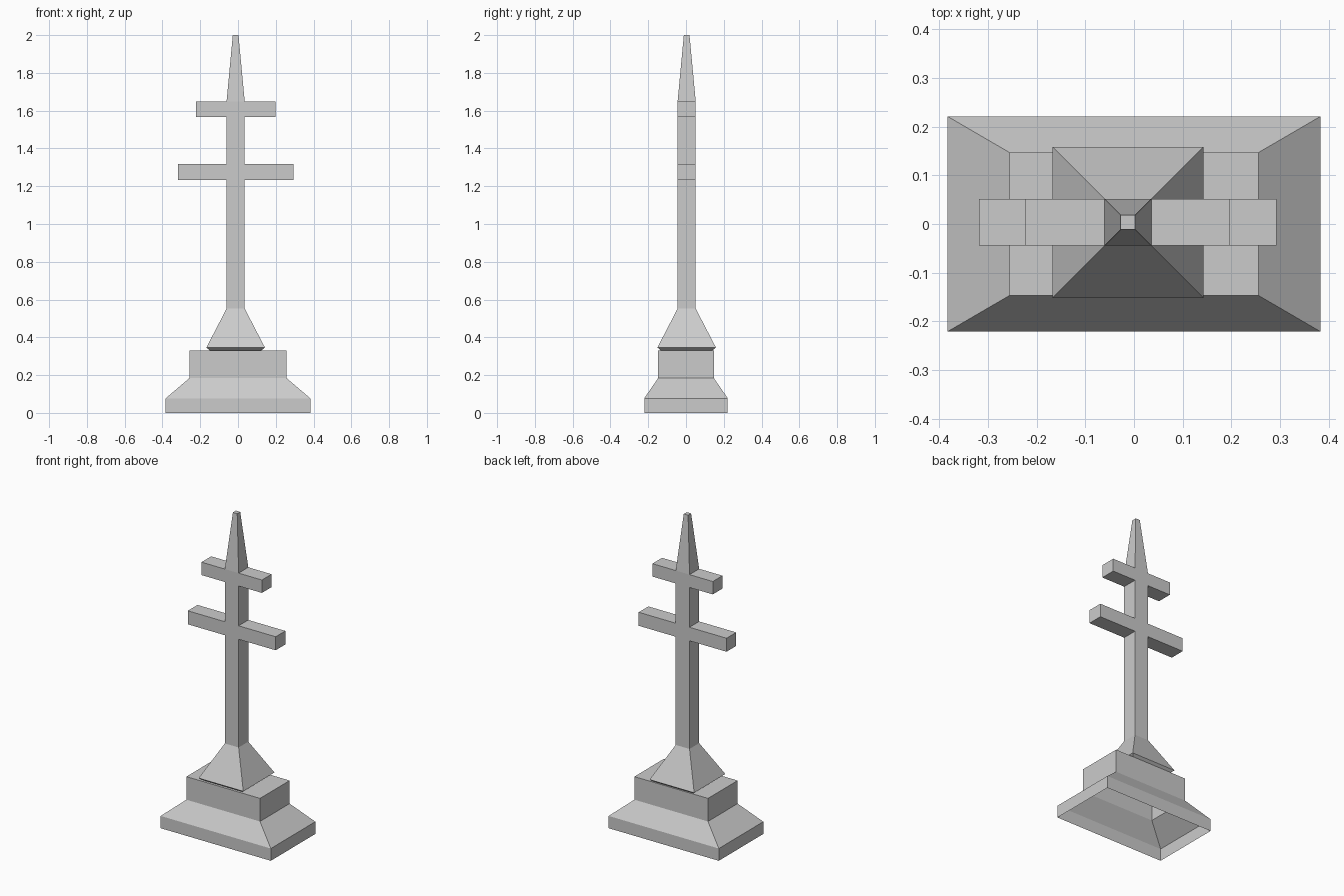
import bpy, bmesh

if "Cube" in bpy.data.objects:
    bpy.data.objects.remove(bpy.data.objects["Cube"])


def loft(bm, levels, cx=0.0, cy=0.0):
    """Stack rectangular rings (z, half_x, half_y); return rings and side faces per band."""
    rings = [[bm.verts.new((cx + sx * hx, cy + sy * hy, z))
              for sx, sy in ((-1, -1), (1, -1), (1, 1), (-1, 1))]
             for z, hx, hy in levels]
    bands = []
    for a, b in zip(rings, rings[1:]):
        bands.append([bm.faces.new((a[i], a[(i + 1) % 4], b[(i + 1) % 4], b[i]))
                      for i in range(4)])
    bm.faces.new(rings[-1])
    return rings, bands


def finish(bm, name):
    bm.normal_update()
    mesh = bpy.data.meshes.new(name)
    bm.to_mesh(mesh)
    bm.free()
    bpy.context.collection.objects.link(bpy.data.objects.new(name, mesh))


# Stepped plinth, hollow underneath
bm = bmesh.new()
loft(bm, [(0, .383, .221), (.077, .383, .221), (.185, .256, .147), (.33, .256, .147)])
finish(bm, "plinth")

# Shaft with flared foot and tapered spire
CX, CY, W = -.0125, .0035, .048
bm = bmesh.new()
rings, bands = loft(bm, [(.329, .134, .134), (.346, .155, .155), (.552, W, W),
                         (1.232, W, W), (1.317, W, W), (1.567, W, W),
                         (1.648, W, W), (2.0, .015, .015)], CX, CY)

# Two crossbars extruded from the shaft sides (band index, half length)
for band, reach in ((3, .3055), (5, .21)):
    for side, sign in ((1, 1), (3, -1)):
        ext = bmesh.ops.extrude_discrete_faces(bm, faces=[bands[band][side]])
        for v in ext["faces"][0].verts:
            v.co.x = CX + sign * reach
bmesh.ops.remove_doubles(bm, verts=bm.verts, dist=1e-5)
finish(bm, "double_cross")
